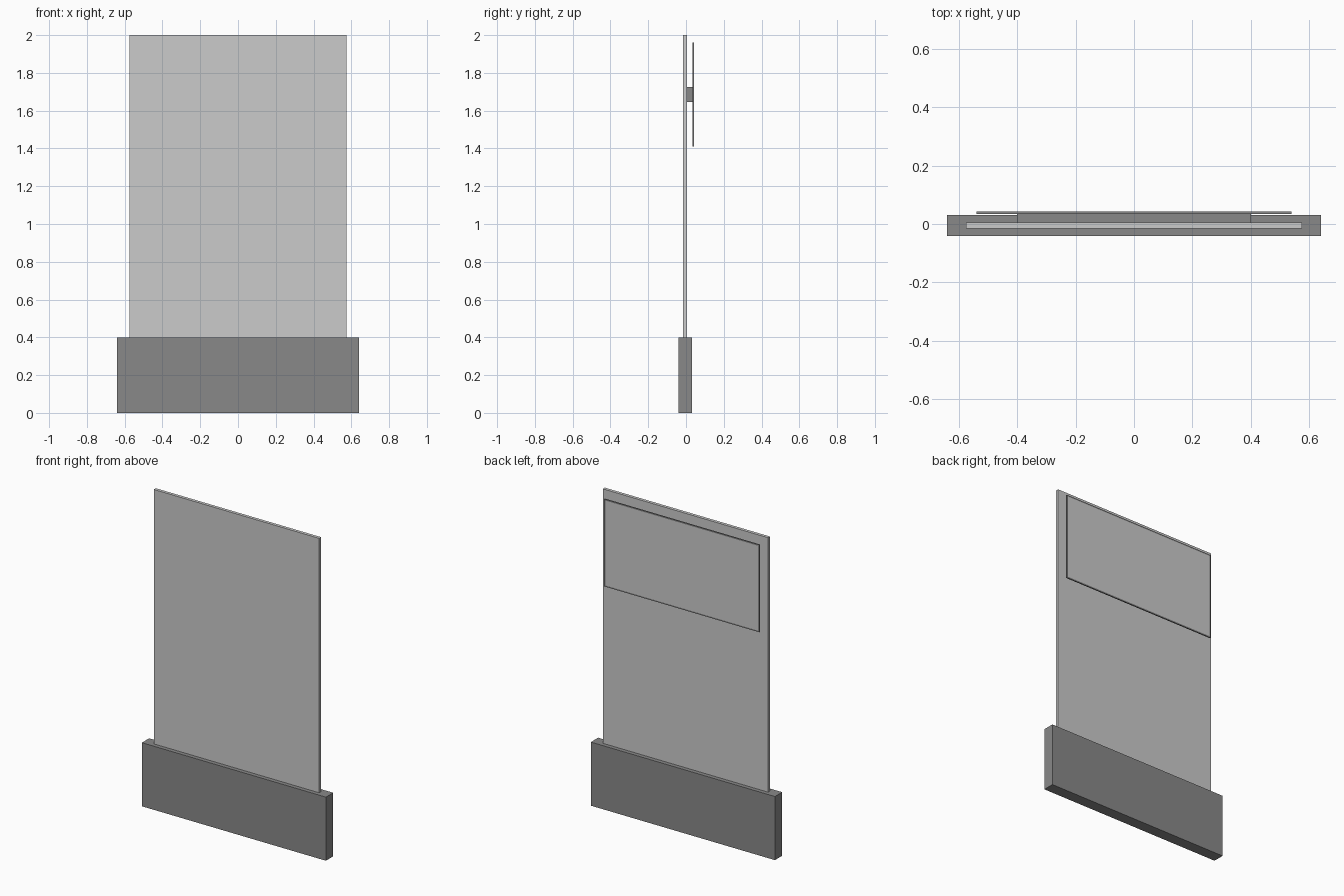
import bpy, bmesh

if "Cube" in bpy.data.objects:
    bpy.data.objects.remove(bpy.data.objects["Cube"])

dark = bpy.data.materials.new("dark_grey")
dark.diffuse_color = (0.25, 0.25, 0.25, 1)
dark.use_nodes = True
dark.node_tree.nodes["Principled BSDF"].inputs["Base Color"].default_value = dark.diffuse_color
light = bpy.data.materials.new("light_grey")
light.diffuse_color = (0.7, 0.7, 0.7, 1)
light.use_nodes = True
light.node_tree.nodes["Principled BSDF"].inputs["Base Color"].default_value = light.diffuse_color


def box(name, half_x, y0, y1, z0, z1, mats):
    """Box centred on x, given by its y and z ranges."""
    bm = bmesh.new()
    bmesh.ops.create_cube(bm, size=1)
    for v in bm.verts:
        v.co = (v.co.x * 2 * half_x,
                y0 + (v.co.y + 0.5) * (y1 - y0),
                z0 + (v.co.z + 0.5) * (z1 - z0))
    me = bpy.data.meshes.new(name)
    bm.to_mesh(me)
    bm.free()
    for m in mats:
        me.materials.append(m)
    ob = bpy.data.objects.new(name, me)
    bpy.context.collection.objects.link(ob)
    return ob


# Plinth and upright panel
box("base", 0.64, -0.041, 0.031, 0, 0.4, [dark])
box("panel", 0.575, -0.015, 0.005, 0.4, 2, [light])

# Mounting block between panel and display
box("display_mount", 0.4, 0.005, 0.035, 1.645, 1.725, [dark])

# Thin display: dark casing, light screen inset in its rear face
display = box("display", 0.54, 0.035, 0.042, 1.41, 1.96, [dark, light])
bm = bmesh.new()
bm.from_mesh(display.data)
bm.normal_update()
screen = max(bm.faces, key=lambda f: f.normal.y)
bmesh.ops.inset_region(bm, faces=[screen], thickness=0.012)
screen.material_index = 1
bm.to_mesh(display.data)
bm.free()
